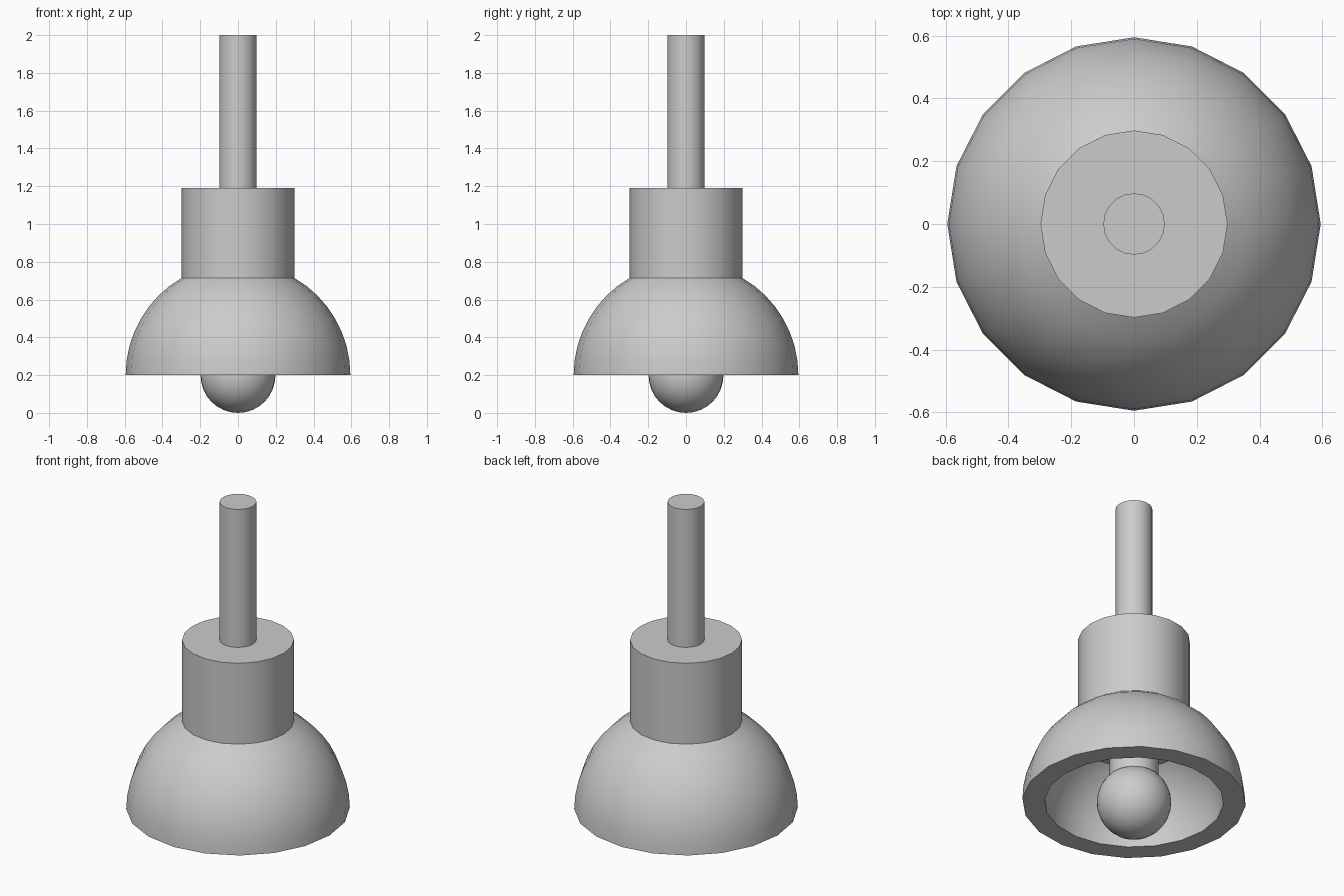
import bpy, bmesh
from math import sin, cos, pi, radians

if "Cube" in bpy.data.objects:
    bpy.data.objects.remove(bpy.data.objects["Cube"])


def lathe(name, profile, sides, closed=False):
    """Revolve (radius, z) points around the z axis."""
    bm = bmesh.new()
    rings = []
    for r, z in profile:
        if r < 1e-5:
            rings.append([bm.verts.new((0, 0, z))] * sides)
        else:
            rings.append([bm.verts.new((r * cos(2 * pi * i / sides), r * sin(2 * pi * i / sides), z))
                          for i in range(sides)])
    pairs = list(zip(rings, rings[1:]))
    if closed:
        pairs.append((rings[-1], rings[0]))
    for a, b in pairs:
        for i in range(sides):
            j = (i + 1) % sides
            bm.faces.new(list(dict.fromkeys((a[i], a[j], b[j], b[i]))))
    bmesh.ops.recalc_face_normals(bm, faces=bm.faces)
    mesh = bpy.data.meshes.new(name)
    bm.to_mesh(mesh)
    bm.free()
    ob = bpy.data.objects.new(name, mesh)
    bpy.context.collection.objects.link(ob)
    bpy.ops.object.select_all(action='DESELECT')
    ob.select_set(True)
    bpy.context.view_layer.objects.active = ob
    bpy.ops.object.shade_smooth_by_angle(angle=radians(35))
    return ob


def arc(radius, centre_z, start, end, steps):
    angles = [radians(start + (end - start) * i / steps) for i in range(steps + 1)]
    return [(radius * cos(a), centre_z + radius * sin(a)) for a in angles]


def cylinder(name, radius, bottom, top, sides=20):
    return lathe(name, [(0, bottom), (radius, bottom), (radius, top), (0, top)], sides)


# Thick dome shade, open below and cut off under the collar
lathe("shade", arc(0.595, 0.2, 0, 60, 8) + arc(0.477, 0.2, 60, 0, 8), 20, closed=True)

# Collar and hanging rod
cylinder("collar", 0.298, 0.58, 1.19)
cylinder("rod", 0.098, 1.19, 2.0)

# Round bulb and its socket
cylinder("socket", 0.13, 0.33, 0.59)
lathe("bulb", arc(0.198, 0.198, -90, 90, 16), 32)
